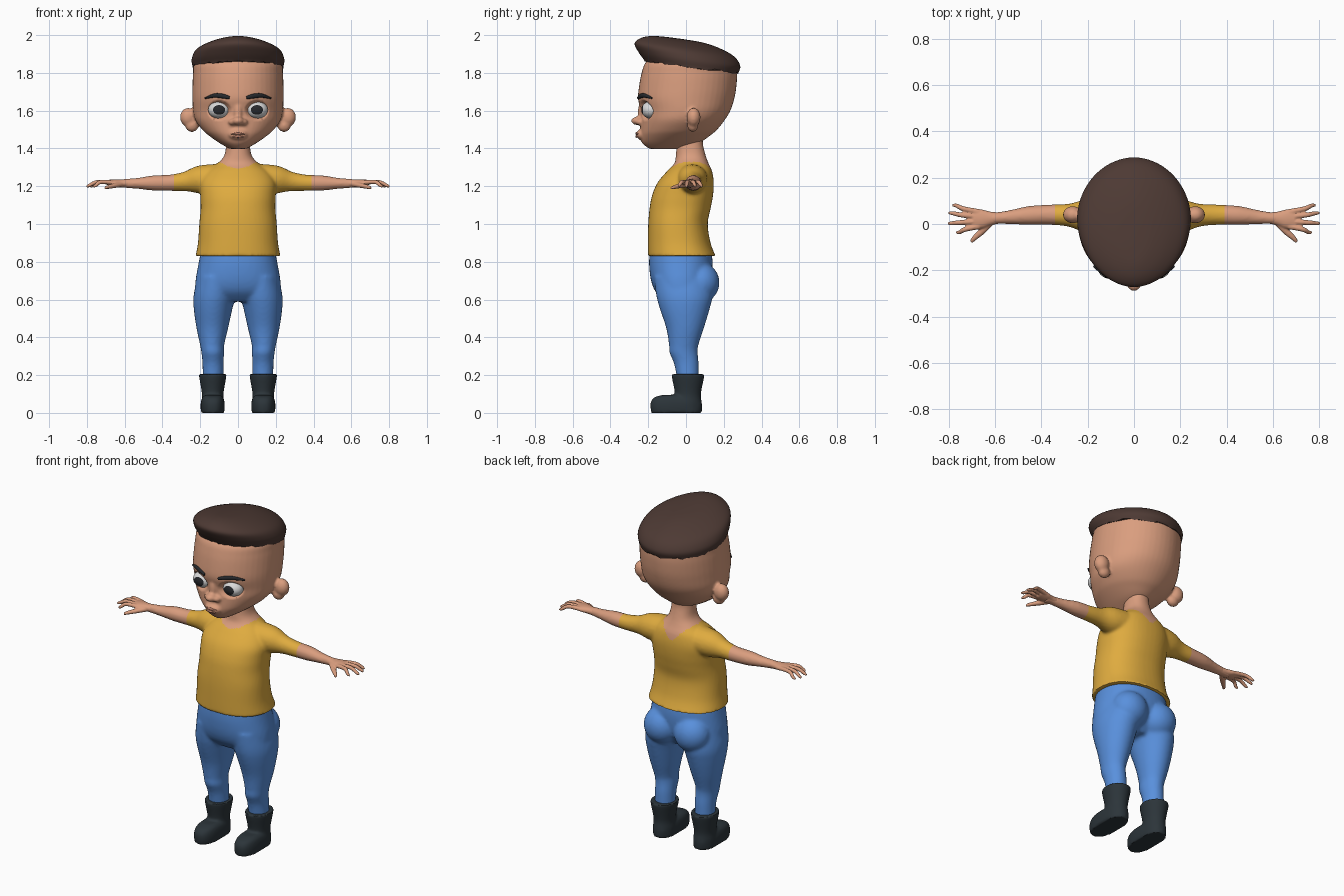
import bpy, bmesh, math, random
from mathutils import Vector, Matrix
from mathutils.bvhtree import BVHTree

if "Cube" in bpy.data.objects:
    bpy.data.objects.remove(bpy.data.objects["Cube"])
random.seed(4)
SIDES = (1, -1)


def material(name, r, g, b):
    m = bpy.data.materials.new(name)
    m.use_nodes = True
    m.diffuse_color = (r, g, b, 1)
    node = m.node_tree.nodes["Principled BSDF"]
    node.inputs["Base Color"].default_value = (r, g, b, 1)
    node.inputs["Roughness"].default_value = 0.7
    return m


SKIN = material("skin", .70, .34, .21)
LIPS = material("lip skin", .50, .22, .15)
YELLOW = material("yellow cloth", .74, .41, .05)
BLUE = material("blue cloth", .10, .28, .72)
BOOT = material("dark boot", .025, .035, .042)
HAIR = material("brown hair", .075, .042, .034)
WHITE = material("eye white", .70, .70, .70)
DARK = material("pupil and brow", .02, .022, .026)


# ---- shape helpers ----
def spline(rows, steps=5):
    """Smooth curve through every row of numbers."""
    out = []
    for i in range(len(rows) - 1):
        a, b, c, d = (rows[max(i - 1, 0)], rows[i], rows[i + 1],
                      rows[min(i + 2, len(rows) - 1)])
        for k in range(steps):
            t = k / steps
            out.append([q + t / 2 * (r - p + t * (2*p - 5*q + 4*r - s + t * (3*q - p - 3*r + s)))
                        for p, q, r, s in zip(a, b, c, d)])
    return out + [list(rows[-1])]


def loft(bm, rings):
    loops = [[bm.verts.new(p) for p in ring] for ring in rings]
    n = len(loops[0])
    for lo, hi in zip(loops, loops[1:]):
        for i in range(n):
            bm.faces.new((lo[i], lo[(i + 1) % n], hi[(i + 1) % n], hi[i]))
    bm.faces.new(loops[0][::-1])
    bm.faces.new(loops[-1])


def stack(bm, rows, cx=None, power=2.0, n=48, side=1):
    """Rows of height, half width, front y, back y and optional centre x."""
    rings = []
    for row in spline(rows):
        z, rx, yf, yb = row[:4]
        mx = cx if cx is not None else (row[4] if len(row) > 4 else 0)
        ring = []
        for i in range(n):
            a = math.tau * i / n
            c, s = math.cos(a), math.sin(a)
            px = math.copysign(abs(c) ** (2 / power), c) * rx
            py = math.copysign(abs(s) ** (2 / power), s) * (yb - yf) / 2
            ring.append(Vector((side * (mx + px), (yf + yb) / 2 + py, z)))
        rings.append(ring)
    loft(bm, rings)


def tube(bm, rows, n=20, side=1):
    """Rows of x, y, z, half width and half thickness along a path."""
    rows = spline(rows, 4)
    rings = []
    for i, (x, y, z, w, h) in enumerate(rows):
        t = Vector(rows[min(i + 1, len(rows) - 1)][:3]) - Vector(rows[max(i - 1, 0)][:3])
        across = t.cross(Vector((0, 0, 1))).normalized()
        up = across.cross(t).normalized()
        ring = [Vector((x, y, z)) + across * w * math.cos(math.tau * k / n)
                + up * h * math.sin(math.tau * k / n) for k in range(n)]
        rings.append([Vector((side * p.x, p.y, p.z)) for p in ring])
    loft(bm, rings)


def blob(bm, loc, size):
    m = Matrix.Translation(loc) @ Matrix.Diagonal((*size, 1)) @ Matrix.Rotation(math.pi / 2, 4, 'X')
    bmesh.ops.create_uvsphere(bm, u_segments=32, v_segments=16, radius=1, matrix=m)


def finish(name, bm, mats, voxel=0, smooth=4, edit=None, angle=50):
    """Make the object, fuse its volumes if asked, then edit and shade it."""
    bmesh.ops.recalc_face_normals(bm, faces=bm.faces[:])
    mesh = bpy.data.meshes.new(name)
    bm.to_mesh(mesh)
    bm.free()
    obj = bpy.data.objects.new(name, mesh)
    bpy.context.collection.objects.link(obj)
    if voxel:
        fuse = obj.modifiers.new("fuse", 'REMESH')
        fuse.mode, fuse.voxel_size = 'VOXEL', voxel
        relax = obj.modifiers.new("relax", 'SMOOTH')
        relax.factor, relax.iterations = 0.5, smooth
        dg = bpy.context.evaluated_depsgraph_get()
        mesh = bpy.data.meshes.new_from_object(obj.evaluated_get(dg))
        obj.modifiers.clear()
        obj.data = mesh
    mesh.materials.clear()
    for m in mats:
        mesh.materials.append(m)
    if edit:
        work = bmesh.new()
        work.from_mesh(mesh)
        edit(work)
        work.to_mesh(mesh)
        work.free()
    mesh.shade_smooth()
    mesh.set_sharp_from_angle(angle=math.radians(angle))
    return obj


# ---- upper body: shirt, neck and arms ----
bm = bmesh.new()
stack(bm, [(.83, .225, -.202, .157), (.9, .212, -.202, .13), (1.0, .205, -.2, .115),
           (1.08, .198, -.193, .13), (1.15, .2, -.18, .143), (1.22, .2, -.15, .147),
           (1.28, .165, -.1, .138), (1.32, .11, -.062, .12), (1.36, .074, -.054, .105),
           (1.42, .062, -.05, .09), (1.46, .06, -.05, .09)], power=2.25)
for s in SIDES:
    tube(bm, [(.08, .03, 1.24, .09, .08), (.2, .035, 1.235, .075, .075),
              (.28, .038, 1.225, .05, .052), (.36, .04, 1.218, .044, .043),
              (.45, .037, 1.217, .041, .04), (.53, .03, 1.215, .031, .029),
              (.6, .025, 1.215, .025, .024), (.65, .022, 1.212, .03, .018)], side=s)


def dress(b):
    for x in (.39, -.34):
        bmesh.ops.bisect_plane(b, geom=b.verts[:] + b.edges[:] + b.faces[:],
                               plane_co=(x, 0, 0), plane_no=(1, 0, 0))
    for f in b.faces:
        c = f.calc_center_median()
        neck = c.z > 1.25 and (c.x / .1) ** 2 + ((c.y - .03) / .115) ** 2 < 1
        f.material_index = int(neck or c.x > .39 or c.x < -.34)


finish("shirt_and_arms", bm, [YELLOW, SKIN], .0085, 4, dress)

# ---- hands ----
for s, label in zip(SIDES, ("left", "right")):
    bm = bmesh.new()
    tube(bm, [(.58, .026, 1.215, .024, .022), (.62, .024, 1.216, .03, .02),
              (.66, .022, 1.218, .042, .018), (.695, .022, 1.22, .038, .013)], side=s)
    for root, tx, ty in ((.052, .783, .08), (.031, .8, .047), (.01, .803, .003), (-.01, .768, -.036)):
        tube(bm, [(.67, root, 1.22, .013, .012), ((.69 + tx) / 2, (root + ty) / 2, 1.222, .011, .011),
                  (tx - .015, ty, 1.204, .009, .009), (tx, ty, 1.197, .006, .006)], n=12, side=s)
    tube(bm, [(.615, .01, 1.21, .015, .014), (.655, -.03, 1.203, .015, .013),
              (.69, -.062, 1.195, .011, .01), (.703, -.078, 1.19, .007, .007)], n=12, side=s)
    finish(label + "_hand", bm, [SKIN], .0045, 2)

# ---- trousers ----
bm = bmesh.new()
stack(bm, [(.85, .198, -.193, .135), (.78, .211, -.195, .142), (.7, .225, -.185, .135),
           (.64, .225, -.16, .11), (.59, .2, -.11, .07)], power=2.2)
for s in SIDES:
    stack(bm, [(.72, .1, -.17, .13, .115), (.62, .11, -.157, .14, .125),
               (.55, .102, -.138, .125, .132), (.45, .084, -.105, .095, .136),
               (.36, .064, -.09, .066, .137), (.32, .06, -.088, .062, .134),
               (.26, .056, -.063, .067, .132), (.17, .055, -.046, .067, .132)], side=s)
    blob(bm, (s * .1, .08, .69), (.105, .097, .105))
finish("trousers", bm, [BLUE], .01, 5)

# ---- boots ----
for s, label in zip(SIDES, ("left", "right")):
    bm = bmesh.new()
    stack(bm, [(.205, .073, -.077, .098), (.18, .07, -.073, .094), (.1, .057, -.06, .079),
               (.05, .061, -.08, .084), (0, .06, -.08, .084)], cx=.134, side=s)
    stack(bm, [(0, .061, -.183, .08), (.03, .064, -.188, .084), (.06, .062, -.185, .08),
               (.083, .054, -.165, .05), (.096, .038, -.12, .0)], cx=.134, power=2.5, side=s)
    finish(label + "_boot", bm, [BOOT], .007, 3)

# ---- head with ears, nose and muzzle ----
bm = bmesh.new()
stack(bm, [(1.398, .045, -.195, -.03), (1.43, .1, -.233, .07), (1.47, .157, -.243, .13),
           (1.5, .19, -.242, .165), (1.55, .226, -.238, .205), (1.6, .238, -.238, .235),
           (1.66, .241, -.254, .255), (1.72, .241, -.25, .266), (1.8, .238, -.235, .27),
           (1.86, .228, -.21, .253), (1.92, .15, -.13, .14)])
for s in SIDES:
    blob(bm, (s * .264, .04, 1.565), (.043, .037, .05))
    blob(bm, (s * .244, .036, 1.522), (.036, .029, .035))
    blob(bm, (s * .03, -.243, 1.54), (.021, .024, .017))
blob(bm, (0, -.256, 1.546), (.031, .034, .023))
blob(bm, (0, -.232, 1.59), (.022, .024, .06))
blob(bm, (0, -.235, 1.473), (.05, .03, .028))


def sockets(b):
    for v in b.verts:
        if v.co.y < -.1:
            d = math.hypot((abs(v.co.x) - .1) / .062, (v.co.z - 1.603) / .052)
            v.co.y += .03 * max(0, 1 - d ** 4)


head = finish("head", bm, [SKIN], .008, 4, sockets)
work = bmesh.new()
work.from_mesh(head.data)
surface = BVHTree.FromBMesh(work)
work.free()


def on_face(x, z):
    return surface.ray_cast(Vector((x, -1, z)), Vector((0, 1, 0)))[0].y


# ---- eyes and brows ----
for s, label in zip(SIDES, ("left", "right")):
    bm = bmesh.new()
    blob(bm, (s * .1, -.186, 1.604), (.058, .051, .046))

    def pupil(b):
        for f in b.faces:
            c = f.calc_center_median()
            d = math.hypot((c.x - s * .1) / .058, (c.z - 1.604) / .046)
            f.material_index = int(d < .555 and c.y < -.186)

    finish(label + "_eye", bm, [WHITE, DARK], edit=pupil)
    bm = bmesh.new()
    tube(bm, [(x, on_face(s * x, z) - .002, z, .008, h) for x, z, h in
              ((.045, 1.668, .008), (.08, 1.677, .012), (.125, 1.68, .011), (.172, 1.666, .004))],
         n=12, side=s)
    finish(label + "_brow", bm, [DARK])

# ---- lips ----
bm = bmesh.new()
for z, w, r in ((1.48, .036, .006), (1.464, .028, .007)):
    tube(bm, [(x * w, on_face(x * w, z) + .001, z - .003 * abs(x), r, r * (1.1 - .7 * abs(x)))
              for x in (-1, -.5, 0, .5, 1)], n=12)
finish("lips", bm, [LIPS])

# ---- hair cap, tilted down to the back with a ragged lower edge ----
bm = bmesh.new()
stack(bm, [(1.835, .24, -.218, .277), (1.875, .245, -.25, .287), (1.92, .222, -.272, .255),
           (1.953, .155, -.24, .18), (1.972, .08, -.18, .09), (1.977, .015, -.1, -.02)],
      power=1.95, n=72)
for v in bm.verts:
    if v.co.z < 1.837:
        v.co.z += random.uniform(-.008, .006)
    v.co.z -= .13 * v.co.y
finish("hair", bm, [HAIR])
